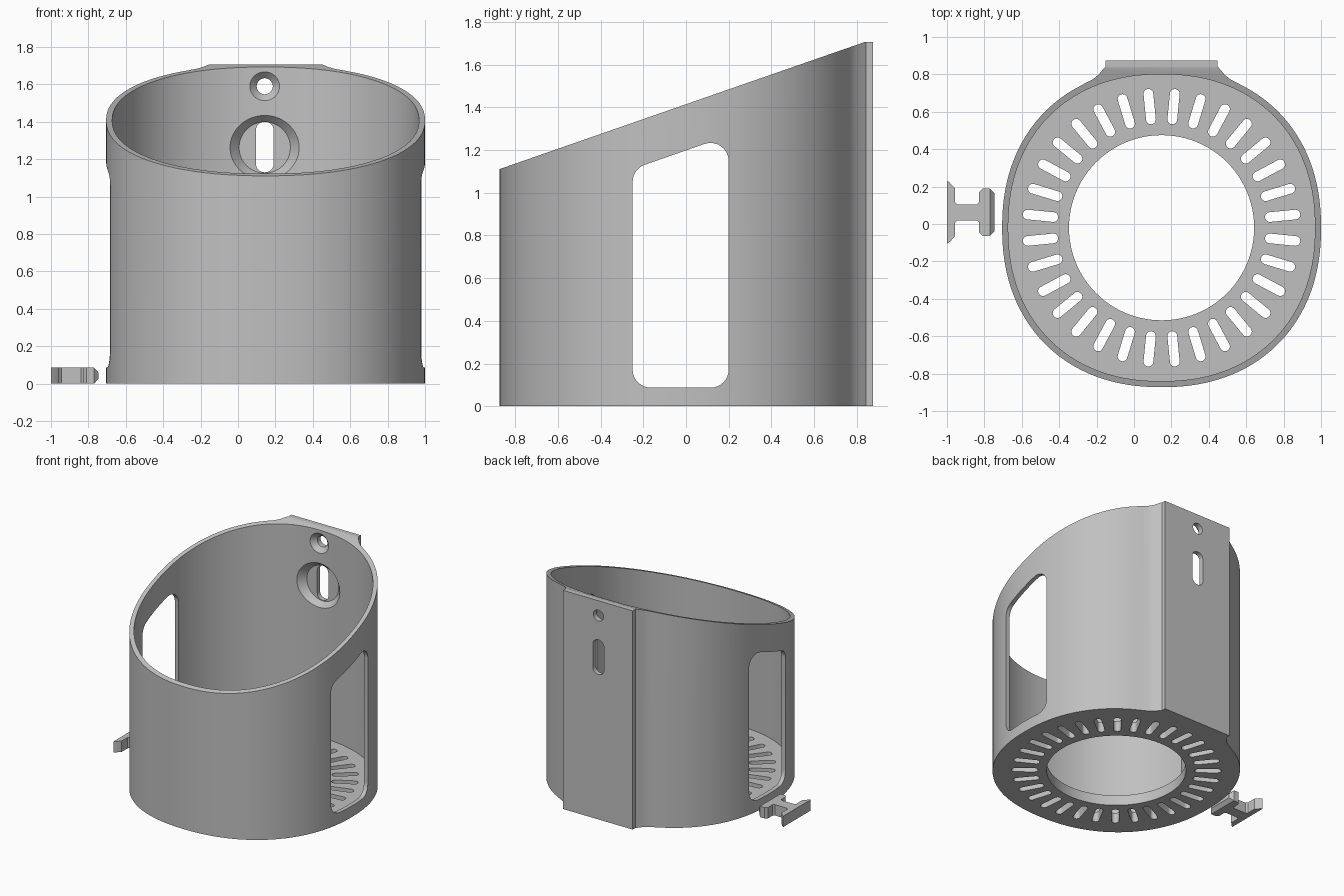
import bpy, bmesh, math
from mathutils import Vector

if "Cube" in bpy.data.objects:
    bpy.data.objects.remove(bpy.data.objects["Cube"])

CX, CY = 0.1475, -0.02       # cup axis
RISE = 0.348                 # slope of the rim

grey = bpy.data.materials.new("mid_grey")
grey.diffuse_color = (0.53, 0.53, 0.53, 1)
grey.use_nodes = True
grey.node_tree.nodes["Principled BSDF"].inputs["Base Color"].default_value = grey.diffuse_color


def prism(bm, pts, lo, hi, axis="z", end=None):
    """Extrude a 2D outline along an axis, optionally to a different end outline."""
    place = {"z": lambda p, h: (p[0], p[1], h),
             "x": lambda p, h: (h, p[0], p[1]),
             "y": lambda p, h: (p[0], h, p[1])}[axis]
    a = [bm.verts.new(place(p, lo)) for p in pts]
    b = [bm.verts.new(place(p, hi)) for p in (end or pts)]
    n = len(a)
    bm.faces.new(a)
    bm.faces.new(b[::-1])
    for i in range(n):
        bm.faces.new((a[i], b[i], b[(i + 1) % n], a[(i + 1) % n]))


def make(name, bm):
    bmesh.ops.recalc_face_normals(bm, faces=bm.faces[:])
    me = bpy.data.meshes.new(name)
    bm.to_mesh(me)
    bm.free()
    ob = bpy.data.objects.new(name, me)
    bpy.context.collection.objects.link(ob)
    me.materials.append(grey)
    return ob


def circle(u, v, r, n=48):
    return [(u + r * math.cos(2 * math.pi * i / n), v + r * math.sin(2 * math.pi * i / n))
            for i in range(n)]


def rounded(corners, r, seg=8):
    """Outline with every corner rounded to radius r."""
    out, n = [], len(corners)
    for i in range(n):
        p = Vector(corners[i])
        d1 = (Vector(corners[i - 1]) - p).normalized()
        d2 = (Vector(corners[(i + 1) % n]) - p).normalized()
        half = d1.angle(d2) / 2
        c = p + (d1 + d2).normalized() * (r / math.sin(half))
        s = p + d1 * (r / math.tan(half)) - c
        e = p + d2 * (r / math.tan(half)) - c
        turn = math.atan2(s.x * e.y - s.y * e.x, s.dot(e))
        for k in range(seg + 1):
            t = turn * k / seg
            out.append((c.x + s.x * math.cos(t) - s.y * math.sin(t),
                        c.y + s.x * math.sin(t) + s.y * math.cos(t)))
    return out


def oval(a, n=160, power=2.2):
    """Slightly squared circle around the cup axis."""
    pts = []
    for i in range(n):
        t = 2 * math.pi * (i + 0.5) / n
        c, s = math.cos(t), math.sin(t)
        pts.append((CX + a * math.copysign(abs(c) ** (2 / power), c),
                    CY + a * math.copysign(abs(s) ** (2 / power), s)))
    return pts


def cut(target, bm, name):
    tool = make(name, bm)
    mod = target.modifiers.new(name, "BOOLEAN")
    mod.operation, mod.solver, mod.object = "DIFFERENCE", "EXACT", tool
    bpy.context.view_layer.objects.active = target
    bpy.ops.object.modifier_apply(modifier=mod.name)
    bpy.data.objects.remove(tool)


# Cup: oval outline with a flared flat mounting pad at the back
flare = [(0.41, 0.752), (0.37, 0.772), (0.338, 0.797), (0.315, 0.825), (0.30, 0.842), (0.30, 0.875)]
pad = [(CX + x, y) for x, y in flare] + [(CX - x, y) for x, y in reversed(flare)]
shell = oval(0.8525)
right = [p for p in shell if p[1] > CY and p[0] > CX + 0.425]
left = [p for p in shell if p[1] > CY and p[0] < CX - 0.425]
front = [p for p in shell if p[1] <= CY]
bm = bmesh.new()
prism(bm, right + pad + left + front, 0, 1.705)
cup = make("cup_body", bm)

# Hollow inside above the floor
bm = bmesh.new()
prism(bm, oval(0.82), 0.08, 2)
cut(cup, bm, "cavity")

# Sloping rim
bm = bmesh.new()
prism(bm, [(-1.2, 1.11 - RISE * 0.325), (0.835, 1.705), (0.835, 2.2), (-1.2, 2.2)], -1.5, 1.5, "x")
cut(cup, bm, "rim_slope")

# Side windows
bm = bmesh.new()
window = [(-0.25, 0.087), (0.2, 0.087), (0.2, 1.268), (-0.25, 1.111)]
prism(bm, rounded(window, 0.085), -1.5, 1.5, "x")
cut(cup, bm, "windows")

# Floor opening and ring of vent slots
bm = bmesh.new()
prism(bm, circle(CX, CY, 0.495, 96), -0.2, 0.3)
for i in range(32):
    t = 2 * math.pi * (i + 0.5) / 32
    c, s = math.cos(t), math.sin(t)
    slot = rounded([(0.556, -0.026), (0.745, -0.026), (0.745, 0.026), (0.556, 0.026)], 0.0255, 5)
    prism(bm, [(CX + u * c - v * s, CY + u * s + v * c) for u, v in slot], -0.2, 0.3)
cut(cup, bm, "floor_vents")

# Mounting holes through the pad, then their countersinks
HX = 0.143
bm = bmesh.new()
prism(bm, circle(HX, 1.59, 0.043), 0.6, 1.0, "y")
prism(bm, rounded([(HX - 0.048, 1.13), (HX + 0.048, 1.13), (HX + 0.048, 1.4), (HX - 0.048, 1.4)], 0.047),
      0.6, 1.0, "y")
cut(cup, bm, "pad_holes")
bm = bmesh.new()
prism(bm, circle(HX, 1.59, 0.111), 0.765, 0.835, "y", circle(HX, 1.59, 0.043))
prism(bm, circle(HX, 1.262, 0.225, 64), 0.74, 0.84, "y", circle(HX, 1.262, 0.137, 64))
cut(cup, bm, "countersinks")

# Loose clip: tapered flange, stem and head in one outline
MY, H = 0.0625, 0.085
half = [(-1.0, 0.168), (-0.985, 0.158), (-0.957, 0.128), (-0.957, 0.055), (-0.945, 0.043), (-0.84, 0.043),
        (-0.828, 0.055), (-0.828, 0.108), (-0.81, 0.126), (-0.77, 0.126)]
bm = bmesh.new()
prism(bm, [(x, MY + y) for x, y in half] + [(x, MY - y) for x, y in reversed(half)], 0, H)
clip = make("clip", bm)


# Chamfered tip of the clip head
def box(y, z):
    return [(MY - y, H / 2 - z), (MY + y, H / 2 - z), (MY + y, H / 2 + z), (MY - y, H / 2 + z)]


bm = bmesh.new()
prism(bm, box(0.126, H / 2), -0.77, -0.745, "x", box(0.1, 0.016))
tip = make("clip_tip", bm)

# Smooth curved walls, keep edges crisp
for ob in (cup, clip, tip):
    bpy.ops.object.select_all(action="DESELECT")
    ob.select_set(True)
    bpy.context.view_layer.objects.active = ob
    bpy.ops.object.shade_smooth_by_angle(angle=math.radians(25))
